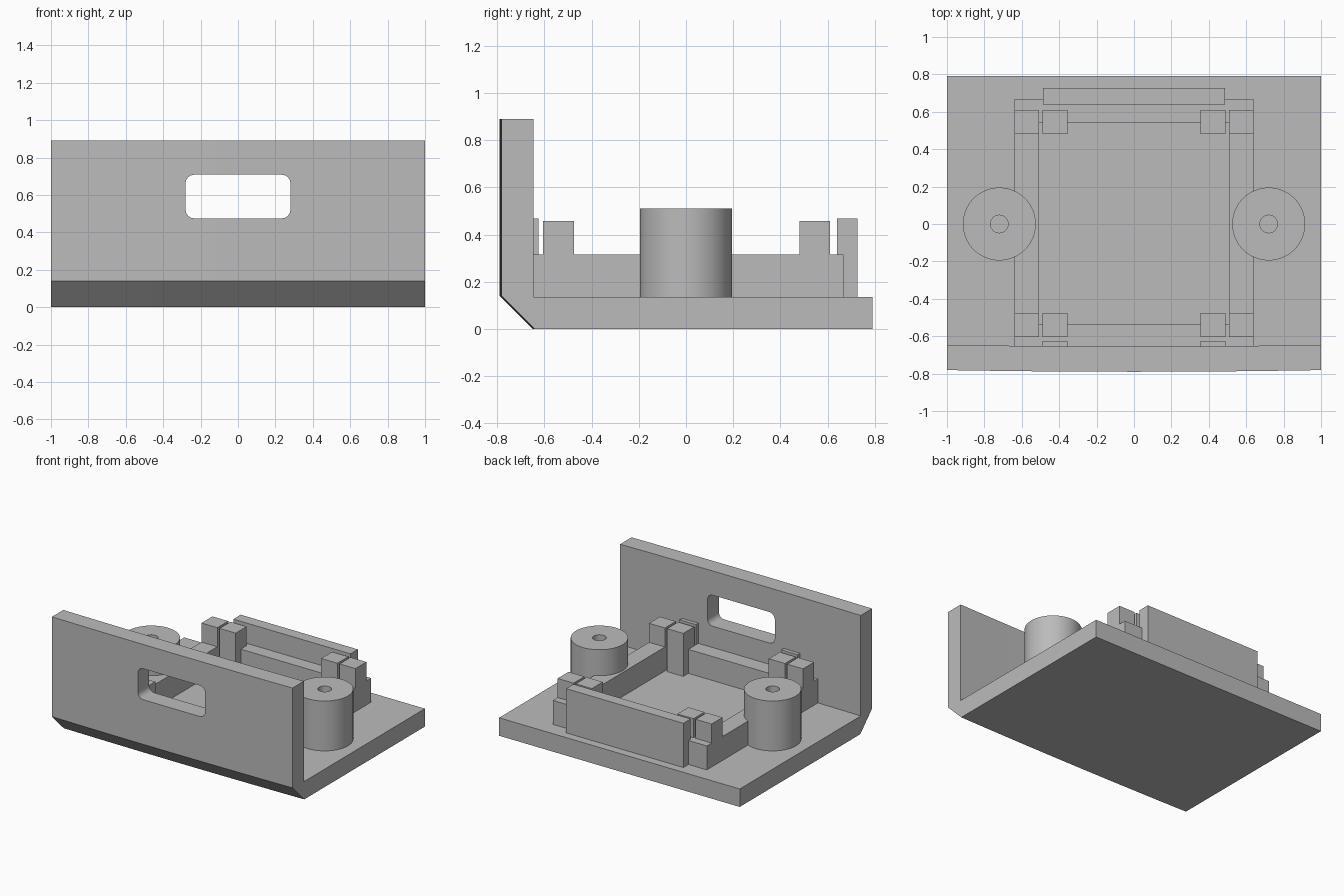
import bpy, bmesh

if "Cube" in bpy.data.objects:
    bpy.data.objects.remove(bpy.data.objects["Cube"], do_unlink=True)

grey = bpy.data.materials.new("plain_grey")
grey.use_nodes = True
grey.diffuse_color = (0.5, 0.5, 0.5, 1)
grey.node_tree.nodes["Principled BSDF"].inputs["Base Color"].default_value = (0.5, 0.5, 0.5, 1)

FLOOR = 0.135


def finish(bm, name):
    bmesh.ops.recalc_face_normals(bm, faces=bm.faces)
    mesh = bpy.data.meshes.new(name)
    bm.to_mesh(mesh)
    bm.free()
    mesh.materials.append(grey)
    obj = bpy.data.objects.new(name, mesh)
    bpy.context.collection.objects.link(obj)
    return obj


def box(name, x0, x1, y0, y1, z0, z1):
    bm = bmesh.new()
    bmesh.ops.create_cube(bm, size=1)
    for v in bm.verts:
        v.co = ((x0 + x1) / 2 + v.co.x * (x1 - x0),
                (y0 + y1) / 2 + v.co.y * (y1 - y0),
                (z0 + z1) / 2 + v.co.z * (z1 - z0))
    return finish(bm, name)


def cylinder(name, x, y, radius, z0, z1):
    bpy.ops.mesh.primitive_cylinder_add(vertices=64, radius=radius, depth=z1 - z0,
                                        location=(x, y, (z0 + z1) / 2))
    obj = bpy.context.object
    obj.name = name
    obj.data.materials.append(grey)
    return obj


def cut(obj, cutter):
    mod = obj.modifiers.new("cut", 'BOOLEAN')
    mod.operation, mod.solver, mod.object = 'DIFFERENCE', 'EXACT', cutter
    bpy.context.view_layer.objects.active = obj
    bpy.ops.object.modifier_apply(modifier=mod.name)
    bpy.data.objects.remove(cutter, do_unlink=True)


def smooth(obj):
    bpy.ops.object.select_all(action='DESELECT')
    obj.select_set(True)
    bpy.context.view_layer.objects.active = obj
    bpy.ops.object.shade_smooth_by_angle(angle=0.5)


# Base and front wall: one L profile swept along x, with a faintly bowed front
profile = [(-0.65, 0), (0.79, 0), (0.79, FLOOR), (-0.655, FLOOR),
           (-0.655, 0.89), (-0.79, 0.89), (-0.79, 0.14)]
bm = bmesh.new()
steps = 14
rings = []
for i in range(steps + 1):
    x = -1 + 2 * i / steps
    rings.append([bm.verts.new((x, y + (0.009 * x * x if y < 0 else 0), z))
                  for y, z in profile])
n = len(profile)
for a, b in zip(rings, rings[1:]):
    for k in range(n):
        bm.faces.new((a[k], a[(k + 1) % n], b[(k + 1) % n], b[k]))
bm.faces.new(rings[0])
bm.faces.new(rings[-1])
base = finish(bm, "base_and_wall")

# Rounded slot through the wall
slot = box("slot_cutter", -0.28, 0.28, -1, -0.5, 0.475, 0.708)
bm = bmesh.new()
bm.from_mesh(slot.data)
corners = [e for e in bm.edges if abs(e.verts[0].co.y - e.verts[1].co.y) > 0.1]
bmesh.ops.bevel(bm, geom=corners, offset=0.045, segments=6, profile=0.5, affect='EDGES')
bm.to_mesh(slot.data)
bm.free()
cut(base, slot)
smooth(base)

# Rectangular tray frame
frame = box("tray_frame", -0.64, 0.64, -0.70, 0.667, FLOOR, 0.315)
cut(frame, box("tray_cutter", -0.508, 0.508, -0.535, 0.54, FLOOR - 0.1, 0.5))

# Clip plate at the back, and its two remaining ends at the wall
box("back_plate", -0.487, 0.487, 0.64, 0.727, FLOOR, 0.467)

for side, s in (("left", 1), ("right", -1)):
    def mirrored(name, x0, x1, *rest):
        return box(f"{side}_{name}", *sorted((s * x0, s * x1)), *rest)

    mirrored("front_tab", 0.355, 0.49, -0.70, -0.625, FLOOR, 0.467)

    # Pairs of corner posts
    for end, y0, y1 in (("front", -0.605, -0.475), ("back", 0.48, 0.61)):
        mirrored(end + "_inner_post", 0.355, 0.49, y0, y1, FLOOR, 0.458)
        mirrored(end + "_outer_post", 0.508, 0.64, y0, y1, FLOOR, 0.458)

    # Screw boss with a pilot hole
    boss = cylinder(side + "_boss", s * 0.72, 0, 0.195, FLOOR, 0.51)
    cut(boss, cylinder("hole_cutter", s * 0.72, 0, 0.047, FLOOR - 0.1, 0.7))
    smooth(boss)
